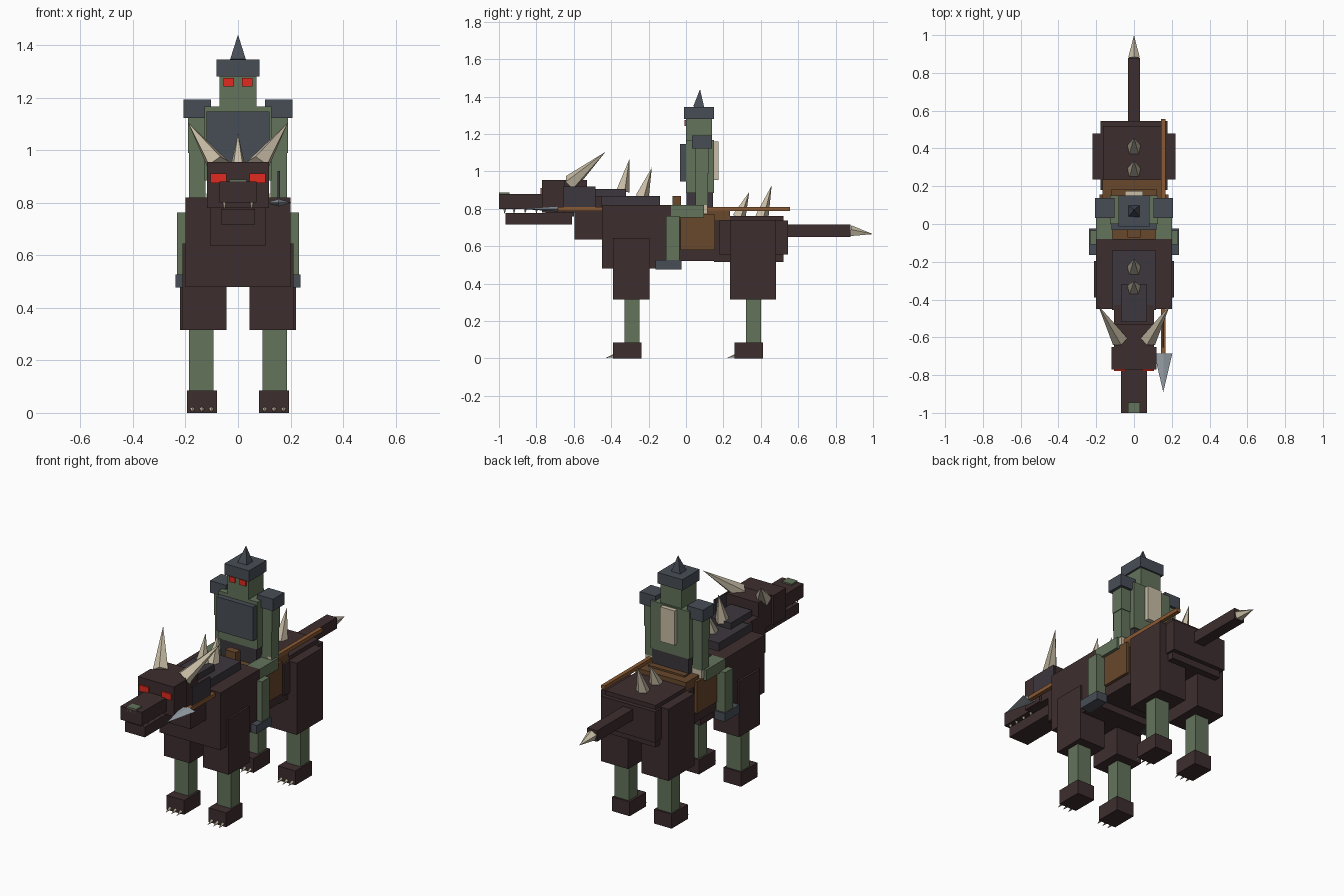
import bpy, bmesh
from mathutils import Vector


def mat(name, rgb):
    m = bpy.data.materials.new(name)
    m.diffuse_color = (*rgb, 1)
    return m


HIDE = mat("dark_hide", (0.048, 0.027, 0.028))
SKIN = mat("green_skin", (0.125, 0.172, 0.105))
STEEL = mat("dark_steel", (0.064, 0.074, 0.092))
LEATHER = mat("dark_leather", (0.045, 0.038, 0.048))
SADDLE = mat("saddle_brown", (0.14, 0.065, 0.025))
WOOD = mat("spear_wood", (0.25, 0.10, 0.032))
BONE = mat("bone", (0.58, 0.51, 0.38))
RED = mat("red_eye", (0.75, 0.024, 0.014))
BLADE = mat("pale_steel", (0.32, 0.36, 0.40))


def finish(name, bm, m):
    bmesh.ops.recalc_face_normals(bm, faces=bm.faces)
    me = bpy.data.meshes.new(name)
    bm.to_mesh(me)
    bm.free()
    me.materials.append(m)
    ob = bpy.data.objects.new(name, me)
    bpy.context.collection.objects.link(ob)
    return ob


def box(name, m, x, y, z):
    """Box from (min, max) ranges on each axis."""
    bm = bmesh.new()
    bmesh.ops.create_cube(bm, size=1)
    for v in bm.verts:
        v.co = [(r[0] + r[1]) / 2 + c * (r[1] - r[0]) for r, c in zip((x, y, z), v.co)]
    return finish(name, bm, m)


def mid(name, m, half, y, z):
    return box(name, m, (-half, half), y, z)


def pair(name, m, x, y, z):
    box(name + "_right", m, x, y, z)
    box(name + "_left", m, (-x[1], -x[0]), y, z)


def spike(name, m, base, tip, r, up=(0, 1, 0), n=5):
    """Cone with n flat sides, one base corner pointing towards up."""
    base, tip = Vector(base), Vector(tip)
    d = (tip - base).normalized()
    u = Vector(up)
    u = (u - d * u.dot(d)).normalized()
    w = d.cross(u)
    bm = bmesh.new()
    bmesh.ops.create_cone(bm, cap_ends=True, segments=n, radius1=r, radius2=0, depth=1)
    bmesh.ops.remove_doubles(bm, verts=bm.verts, dist=1e-5)
    length = (tip - base).length
    for v in bm.verts:
        c = v.co.copy()
        v.co = base + w * c.x + u * c.y + d * (c.z + 0.5) * length
    return finish(name, bm, m)


# Beast trunk
mid("chest", HIDE, 0.2, (-0.45, -0.08), (0.48, 0.82))
mid("belly", HIDE, 0.165, (-0.1, 0.2), (0.52, 0.765))
mid("hindquarters", HIDE, 0.165, (0.15, 0.52), (0.515, 0.763))
mid("rump", HIDE, 0.177, (0.18, 0.545), (0.555, 0.738))
mid("tail", HIDE, 0.033, (0.53, 0.88), (0.65, 0.715))
spike("tail_spike", BONE, (0, 0.88, 0.68), (0, 1.0, 0.665), 0.032, up=(0, 0, 1))

# Beast legs and claws
for where, y0, thigh_y, top, out in (("front", -0.39, (-0.39, -0.195), 0.645, 0.212),
                                     ("rear", 0.26, (0.235, 0.48), 0.74, 0.221)):
    pair(where + "_thigh", HIDE, (0.043, out), thigh_y, (0.315, top))
    pair(where + "_shin", SKIN, (0.093, 0.186), (y0 + 0.06, y0 + 0.142), (0.08, 0.32))
    pair(where + "_paw", HIDE, (0.08, 0.195), (y0, y0 + 0.153), (0, 0.085))
    for s in (-1, 1):
        for i in (-1, 0, 1):
            x = s * 0.1375 + i * 0.036
            spike(where + "_claw", BONE, (x, y0 + 0.003, 0.014), (x, y0 - 0.04, 0.003),
                  0.01, up=(0, 0, 1))

# Beast neck, head and jaws
mid("neck", HIDE, 0.105, (-0.595, -0.43), (0.635, 0.87))
mid("skull", HIDE, 0.118, (-0.77, -0.65), (0.78, 0.955))
mid("skull_back", HIDE, 0.105, (-0.66, -0.53), (0.78, 0.954))
mid("snout", HIDE, 0.07, (-1.0, -0.76), (0.80, 0.88))
mid("nose", SKIN, 0.032, (-1.0, -0.945), (0.862, 0.888))
mid("jaw", HIDE, 0.064, (-0.965, -0.61), (0.717, 0.777))
mid("throat", HIDE, 0.06, (-0.75, -0.6), (0.76, 0.8))
pair("beast_eye", RED, (0.043, 0.105), (-0.778, -0.768), (0.875, 0.912))
for s in (-1, 1):
    spike("horn", BONE, (s * 0.075, -0.615, 0.94), (s * 0.19, -0.43, 1.105), 0.045)
    for y in (-0.97, -0.92, -0.86, -0.8):
        spike("fang", BONE, (s * 0.052, y, 0.805), (s * 0.052, y, 0.772), 0.01)

# Back armour and spikes
mid("shoulder_plate", LEATHER, 0.117, (-0.455, -0.14), (0.81, 0.868))
mid("neck_plate", LEATHER, 0.07, (-0.52, -0.32), (0.82, 0.905))
for base_y, base_z, tip_y, tip_z in ((-0.34, 0.895, -0.303, 1.065), (-0.238, 0.862, -0.183, 1.02),
                                     (0.28, 0.755, 0.338, 0.89), (0.402, 0.755, 0.458, 0.925)):
    spike("back_spike", BONE, (0, base_y, base_z), (0, tip_y, tip_z), 0.04)

# Saddle
mid("saddle", SADDLE, 0.166, (-0.08, 0.235), (0.74, 0.79))
mid("pommel", SADDLE, 0.035, (-0.072, -0.028), (0.78, 0.87))
mid("cantle", SADDLE, 0.12, (0.15, 0.185), (0.78, 0.80))
pair("saddle_flap", SADDLE, (0.16, 0.182), (-0.03, 0.155), (0.58, 0.77))

# Rider legs
pair("rider_thigh", SKIN, (0.115, 0.2), (-0.08, 0.095), (0.755, 0.82))
pair("rider_shin", SKIN, (0.172, 0.232), (-0.108, -0.035), (0.52, 0.763))
pair("rider_boot", STEEL, (0.17, 0.237), (-0.163, -0.025), (0.477, 0.527))

# Rider body
mid("waist", LEATHER, 0.118, (0.003, 0.145), (0.785, 0.89))
mid("torso", SKIN, 0.127, (0.0, 0.15), (0.885, 1.167))
mid("breastplate", STEEL, 0.12, (-0.032, 0.005), (0.945, 1.147))
mid("back_plate", BONE, 0.047, (0.145, 0.175), (0.955, 1.16))
pair("shoulder_pad", STEEL, (0.103, 0.207), (0.033, 0.138), (1.122, 1.193))
pair("upper_arm", SKIN, (0.122, 0.19), (0.047, 0.122), (0.99, 1.13))
pair("forearm", SKIN, (0.124, 0.186), (0.05, 0.118), (0.82, 0.99))
pair("wrist_guard", BONE, (0.12, 0.184), (0.05, 0.116), (0.772, 0.835))

# Rider head and helmet
mid("rider_head", SKIN, 0.07, (0.0, 0.14), (1.16, 1.285))
pair("rider_eye", RED, (0.015, 0.055), (-0.007, 0.002), (1.243, 1.275))
mid("helmet", STEEL, 0.081, (-0.012, 0.15), (1.28, 1.345))
spike("helmet_spike", STEEL, (0, 0.068, 1.344), (0, 0.075, 1.44), 0.042, up=(1, 1, 0), n=4)

# Spear with pennant
box("spear_shaft", WOOD, (0.142, 0.166), (-0.69, 0.557), (0.789, 0.811))
box("pennant", LEATHER, (0.151, 0.159), (-0.655, -0.485), (0.81, 0.92))
head = spike("spear_head", BLADE, (0.155, -0.685, 0.8), (0.155, -0.89, 0.8), 0.048,
             up=(0, 0, 1), n=4)
for v in head.data.vertices:
    v.co.z = 0.8 + (v.co.z - 0.8) * 0.3
